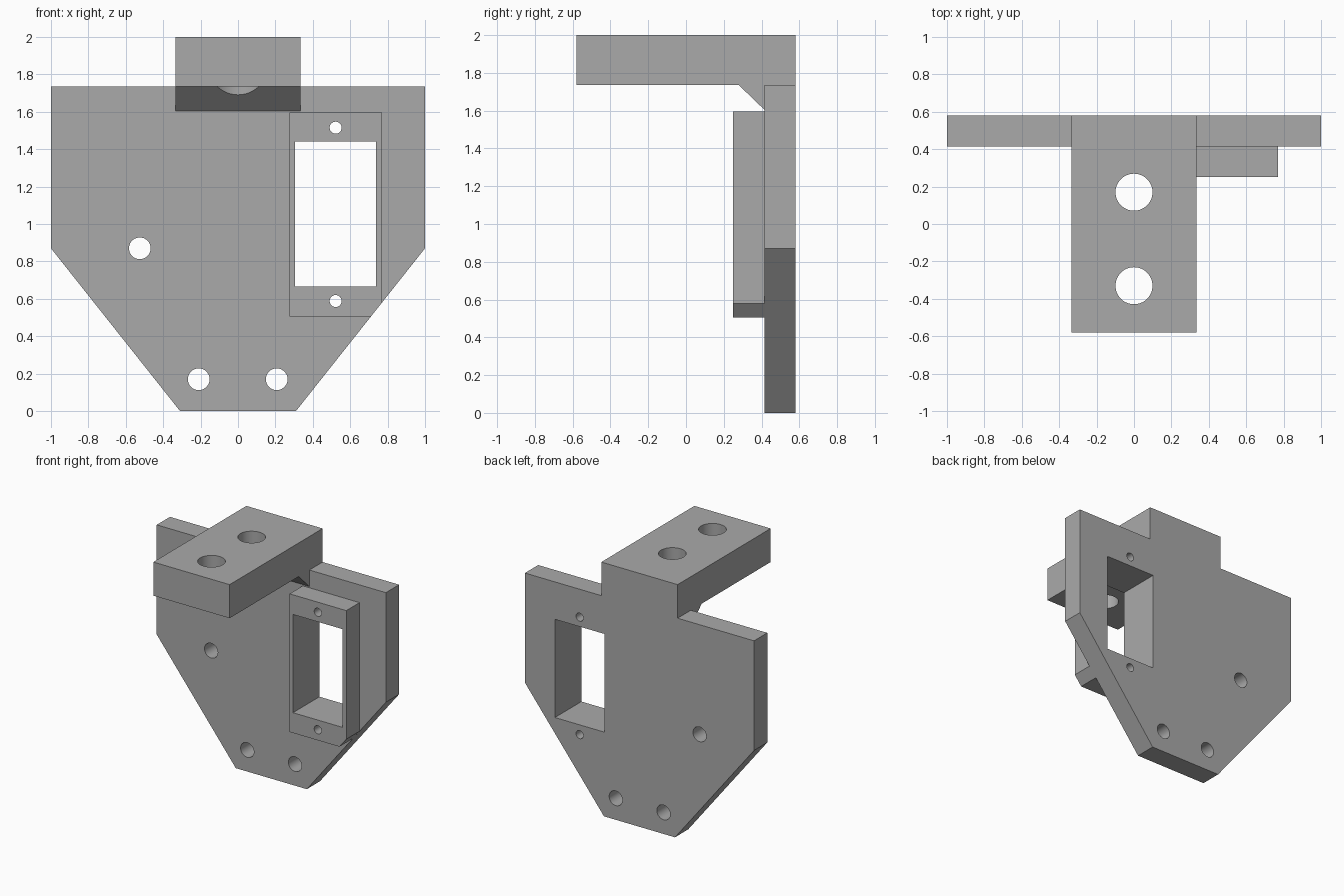
import bpy, bmesh, math
from mathutils import Vector

if "Cube" in bpy.data.objects:
    bpy.data.objects.remove(bpy.data.objects["Cube"])

grey = bpy.data.materials.new("mid grey")
grey.diffuse_color = (0.4, 0.4, 0.4, 1)
grey.use_nodes = True
grey.node_tree.nodes["Principled BSDF"].inputs["Base Color"].default_value = grey.diffuse_color


def prism(name, pts, axis, lo, hi):
    """Extrude an outline along y (pts are x,z) or x (pts are y,z)."""
    def place(p, t):
        return Vector((p[0], t, p[1])) if axis == 'y' else Vector((t, p[0], p[1]))
    bm = bmesh.new()
    face = bm.faces.new([bm.verts.new(place(p, lo)) for p in pts])
    ext = bmesh.ops.extrude_face_region(bm, geom=[face])
    verts = [g for g in ext['geom'] if isinstance(g, bmesh.types.BMVert)]
    bmesh.ops.translate(bm, verts=verts, vec=place((0, 0), hi - lo))
    bmesh.ops.recalc_face_normals(bm, faces=bm.faces)
    me = bpy.data.meshes.new(name)
    bm.to_mesh(me)
    bm.free()
    ob = bpy.data.objects.new(name, me)
    bpy.context.collection.objects.link(ob)
    me.materials.append(grey)
    return ob


def rect(a0, b0, a1, b1):
    return [(a0, b0), (a1, b0), (a1, b1), (a0, b1)]


def drill(r, loc, depth, along_y=False):
    rot = (math.pi / 2, 0, 0) if along_y else (0, 0, 0)
    bpy.ops.mesh.primitive_cylinder_add(vertices=48, radius=r, depth=depth,
                                        location=loc, rotation=rot)
    return bpy.context.object


def combine(target, other, op):
    """Apply a boolean and discard the helper."""
    mod = target.modifiers.new("bool", 'BOOLEAN')
    mod.operation, mod.solver, mod.object = op, 'EXACT', other
    bpy.context.view_layer.objects.active = target
    bpy.ops.object.modifier_apply(modifier=mod.name)
    bpy.data.objects.remove(other, do_unlink=True)


# Back plate with tapered foot and neck
half = [(0.31, 0), (1, 0.87), (1, 1.735), (0.333, 1.735), (0.333, 2)]
bracket = prism("mounting_bracket", half + [(-x, z) for x, z in reversed(half)],
                'y', 0.415, 0.58)

# Shelf with sloped gusset underneath
shelf = prism("shelf", [(-0.58, 2), (-0.58, 1.735), (0.28, 1.735), (0.415, 1.605),
                        (0.5, 1.605), (0.5, 2)], 'x', -0.333, 0.333)
# Screw head clearance in the gusset
combine(shelf, drill(0.156, (0, 0.17, 1.635), 0.2), 'DIFFERENCE')
combine(bracket, shelf, 'UNION')

# Raised frame, its lower corner following the plate taper
frame = prism("raised_frame", [(0.275, 0.505), (0.71, 0.505), (0.77, 0.58),
                               (0.77, 1.595), (0.275, 1.595)], 'y', 0.25, 0.5)
combine(bracket, frame, 'UNION')

# Rectangular window
combine(bracket, prism("window_cutter", rect(0.305, 0.665, 0.738, 1.44), 'y', 0.1, 0.8),
        'DIFFERENCE')

# Plate holes and small frame screw holes
for x, z, r in [(-0.525, 0.87, 0.058), (-0.21, 0.17, 0.058), (0.207, 0.17, 0.058),
                (0.522, 1.515, 0.032), (0.522, 0.588, 0.032)]:
    combine(bracket, drill(r, (x, 0.45, z), 0.7, True), 'DIFFERENCE')

# Shelf holes
for y in (0.17, -0.33):
    combine(bracket, drill(0.099, (0, y, 1.87), 0.5), 'DIFFERENCE')

# Flat faces with smooth hole walls
bracket.data.materials.clear()
bracket.data.materials.append(grey)
for p in bracket.data.polygons:
    p.material_index = 0
bpy.ops.object.select_all(action='DESELECT')
bracket.select_set(True)
bpy.context.view_layer.objects.active = bracket
bpy.ops.object.shade_smooth_by_angle(angle=math.radians(30))
